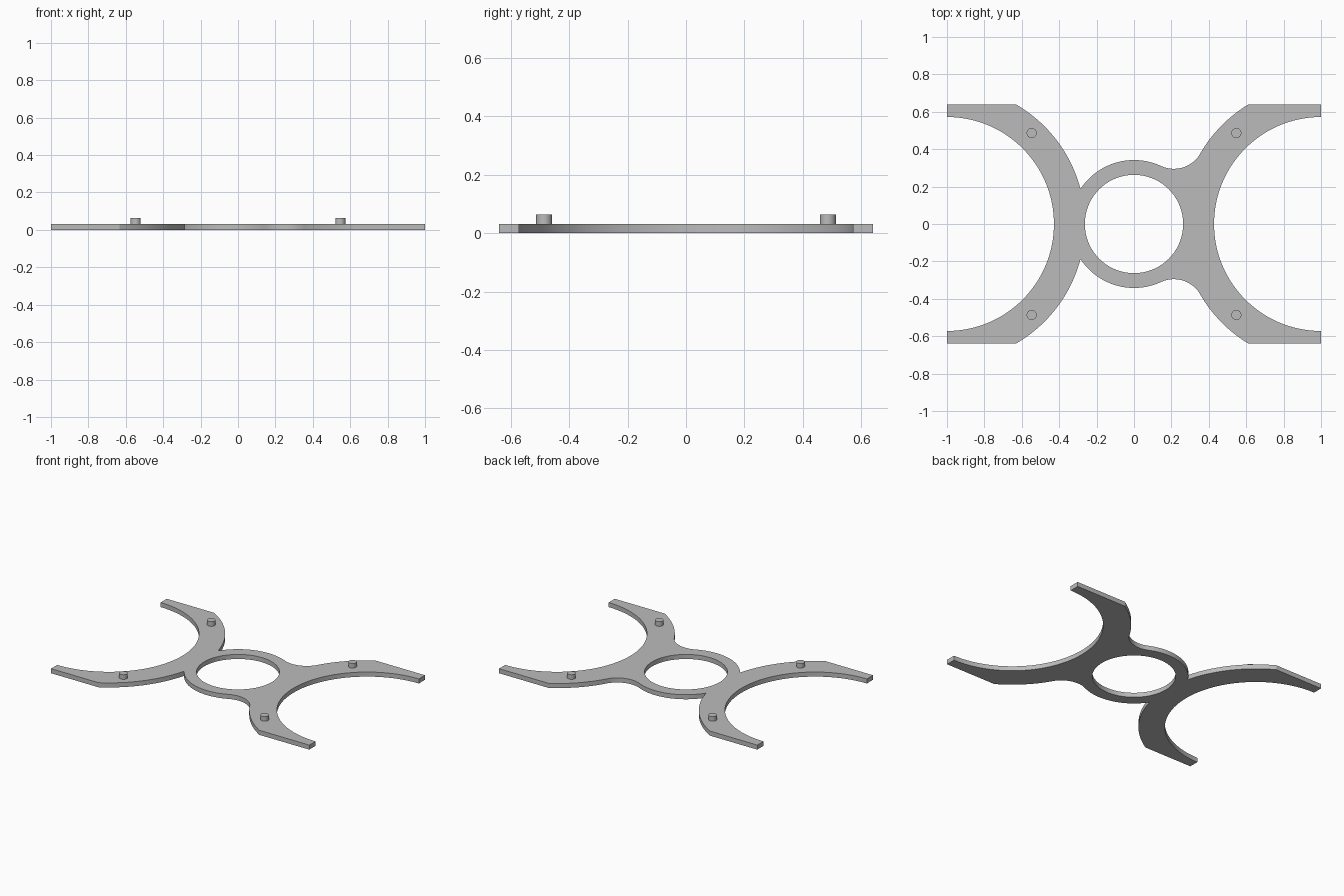
import bpy, bmesh
from math import cos, sin, asin, atan2, hypot, pi, radians

cube = bpy.data.objects.get("Cube")
if cube:
    bpy.data.objects.remove(cube, do_unlink=True)

THICK = 0.032          # plate thickness
HALF_W = 0.64          # half depth of the plate
BAY_R = 0.572          # round bays at both ends
RING_OUT, RING_IN = 0.342, 0.263
ARM_L, ARM_R = 0.738, 0.748
FILLET = (0.213, 0.459, 0.164)   # centre x, centre y, radius

grey = bpy.data.materials.new("plain grey")
grey.use_nodes = True
colour = (0.5, 0.5, 0.5, 1)
grey.diffuse_color = colour
grey.node_tree.nodes["Principled BSDF"].inputs["Base Color"].default_value = colour


def arc(cx, cy, r, a0, a1, n):
    return [(cx + r * cos(a0 + (a1 - a0) * i / n), cy + r * sin(a0 + (a1 - a0) * i / n))
            for i in range(n + 1)]


def finish(obj):
    obj.data.materials.append(grey)
    bpy.ops.object.select_all(action="DESELECT")
    obj.select_set(True)
    bpy.context.view_layer.objects.active = obj
    bpy.ops.object.shade_smooth_by_angle(angle=radians(30))


# Angles where the arcs of the outline meet
fx, fy, fr = FILLET
arm_tangent = atan2(fy, fx - 1)
ring_tangent = atan2(fy, fx)
corner_x = (ARM_L ** 2 - RING_OUT ** 2 - 1) / 2
corner_y = (RING_OUT ** 2 - corner_x ** 2) ** 0.5

# Back half of the outline, from the right bay round to the left bay
half = arc(1, 0, BAY_R, pi, pi / 2, 40)
half += [(1, HALF_W)]
half += arc(1, 0, ARM_R, pi - asin(HALF_W / ARM_R), arm_tangent, 16)
half += arc(fx, fy, fr, arm_tangent - pi, ring_tangent - pi, 16)[1:]
half += arc(0, 0, RING_OUT, ring_tangent, atan2(corner_y, corner_x), 28)[1:]
half += arc(-1, 0, ARM_L, atan2(corner_y, corner_x + 1), asin(HALF_W / ARM_L), 24)[1:]
half += [(-1, HALF_W)]
half += arc(-1, 0, BAY_R, pi / 2, 0, 40)
outline = half + [(x, -y) for x, y in half[-2:0:-1]]
hole = arc(0, 0, RING_IN, 0, 2 * pi, 72)[:-1]

# Flat plate with the centre hole
bm = bmesh.new()
edges = []
for loop in (outline, hole):
    verts = [bm.verts.new((x, y, 0)) for x, y in loop]
    edges += [bm.edges.new((v, verts[i - 1])) for i, v in enumerate(verts)]
bmesh.ops.triangle_fill(bm, use_beauty=True, edges=edges)
top = bmesh.ops.extrude_face_region(bm, geom=bm.faces[:], use_keep_orig=True)
bmesh.ops.translate(bm, vec=(0, 0, THICK),
                    verts=[g for g in top["geom"] if isinstance(g, bmesh.types.BMVert)])
bmesh.ops.recalc_face_normals(bm, faces=bm.faces[:])
mesh = bpy.data.meshes.new("plate")
bm.to_mesh(mesh)
bm.free()
plate = bpy.data.objects.new("plate", mesh)
bpy.context.collection.objects.link(plate)
finish(plate)

# Four locating pegs on the arms
for sx, side in ((1, "left"), (-1, "right")):
    for sy, end in ((-1, "front"), (1, "back")):
        bpy.ops.mesh.primitive_cylinder_add(vertices=32, radius=0.027, depth=0.044,
                                            location=(sx * 0.547, sy * 0.486, 0.042))
        peg = bpy.context.object
        peg.name = f"{end}_{side}_peg"
        finish(peg)
